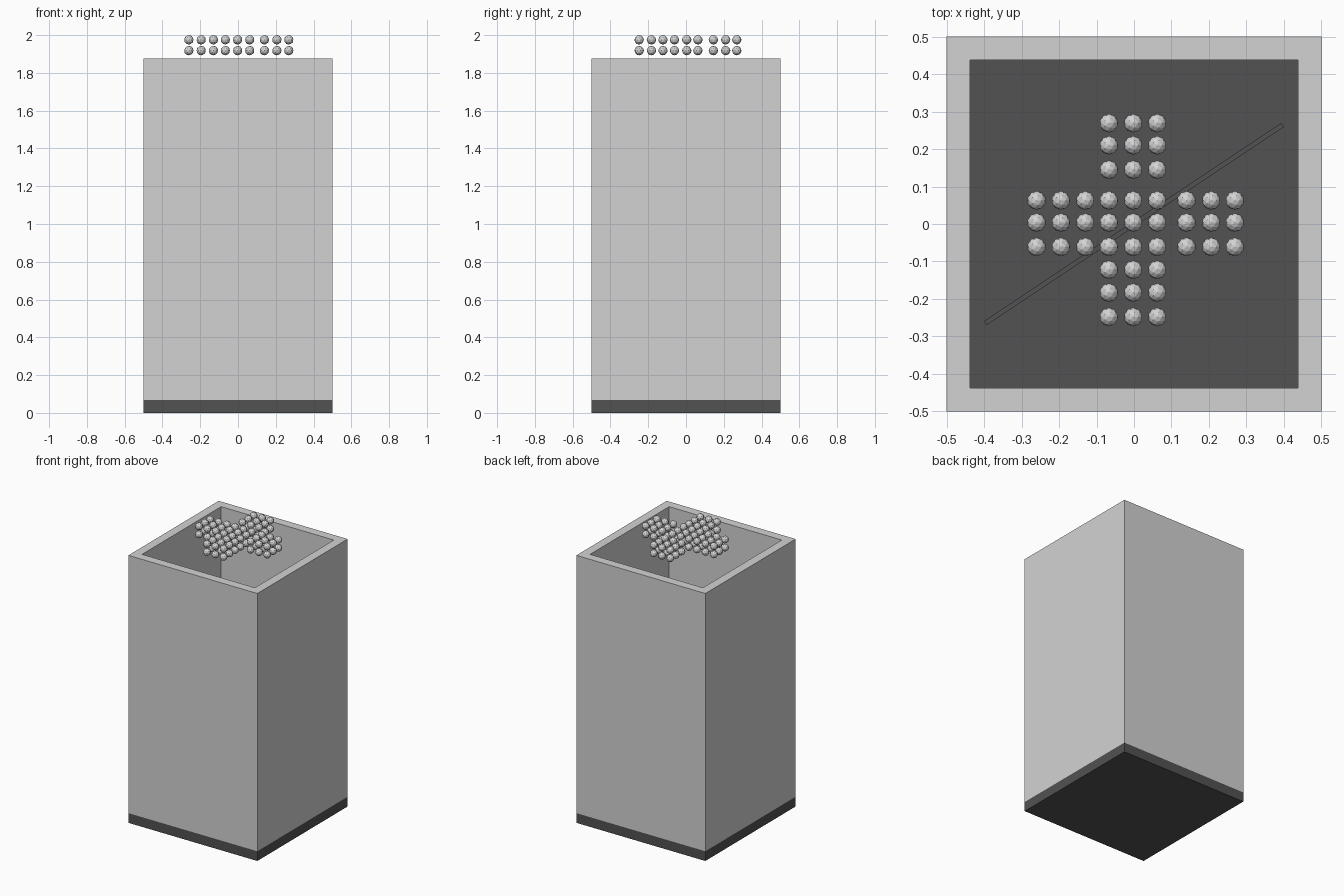
import bpy, bmesh, math
from mathutils import Matrix, Vector

if "Cube" in bpy.data.objects:
    bpy.data.objects.remove(bpy.data.objects["Cube"])


def material(name, v):
    m = bpy.data.materials.new(name)
    m.diffuse_color = (v, v, v, 1)
    m.use_nodes = True
    m.node_tree.nodes["Principled BSDF"].inputs["Base Color"].default_value = m.diffuse_color
    return m


LIGHT = material("light grey", 0.65)
DARK = material("dark grey", 0.085)


def add_object(name, bm, mat):
    bmesh.ops.recalc_face_normals(bm, faces=bm.faces)
    me = bpy.data.meshes.new(name)
    bm.to_mesh(me)
    bm.free()
    me.materials.append(mat)
    ob = bpy.data.objects.new(name, me)
    bpy.context.collection.objects.link(ob)
    return ob


def box(name, size, loc, mat, angle=0.0):
    bm = bmesh.new()
    bmesh.ops.create_cube(bm, size=1, matrix=Matrix.Translation(loc)
                          @ Matrix.Rotation(angle, 4, 'Z')
                          @ Matrix.Diagonal((*size, 1)))
    return add_object(name, bm, mat)


BASE, TOP, WALL = 0.068, 1.875, 0.0625

# Dark floor slab
box("base", (1, 1, BASE), (0, 0, BASE / 2), DARK)

# Open square tube: inner and outer square loops joined by faces
bm = bmesh.new()
loops = []
for half, z in ((0.5, BASE), (0.5, TOP), (0.5 - WALL, TOP), (0.5 - WALL, BASE)):
    loops.append([bm.verts.new((sx * half, sy * half, z))
                  for sx, sy in ((-1, -1), (1, -1), (1, 1), (-1, 1))])
for i in range(4):
    a, b = loops[i], loops[(i + 1) % 4]
    for j in range(4):
        k = (j + 1) % 4
        bm.faces.new((a[j], a[k], b[k], b[j]))
add_object("container_walls", bm, LIGHT)

# Thin diagonal bar lying on the floor
box("floor_bar", (0.953, 0.013, 0.06), (0, 0, BASE + 0.03), DARK,
    math.atan2(0.265, 0.397))

# Two layers of faceted balls in a plus-shaped arrangement
XS = (-0.26, -0.195, -0.13, -0.067, -0.002, 0.062, 0.14, 0.206, 0.269)
YS = (-0.248, -0.183, -0.122, -0.061, 0.004, 0.063, 0.145, 0.21, 0.269)
bm = bmesh.new()
for z in (1.918, 1.975):
    for i, x in enumerate(XS):
        for j, y in enumerate(YS):
            if 3 <= i <= 5 or 3 <= j <= 5:
                bmesh.ops.create_icosphere(bm, subdivisions=2, radius=0.025,
                                           matrix=Matrix.Translation((x, y, z)))
add_object("balls", bm, LIGHT)
